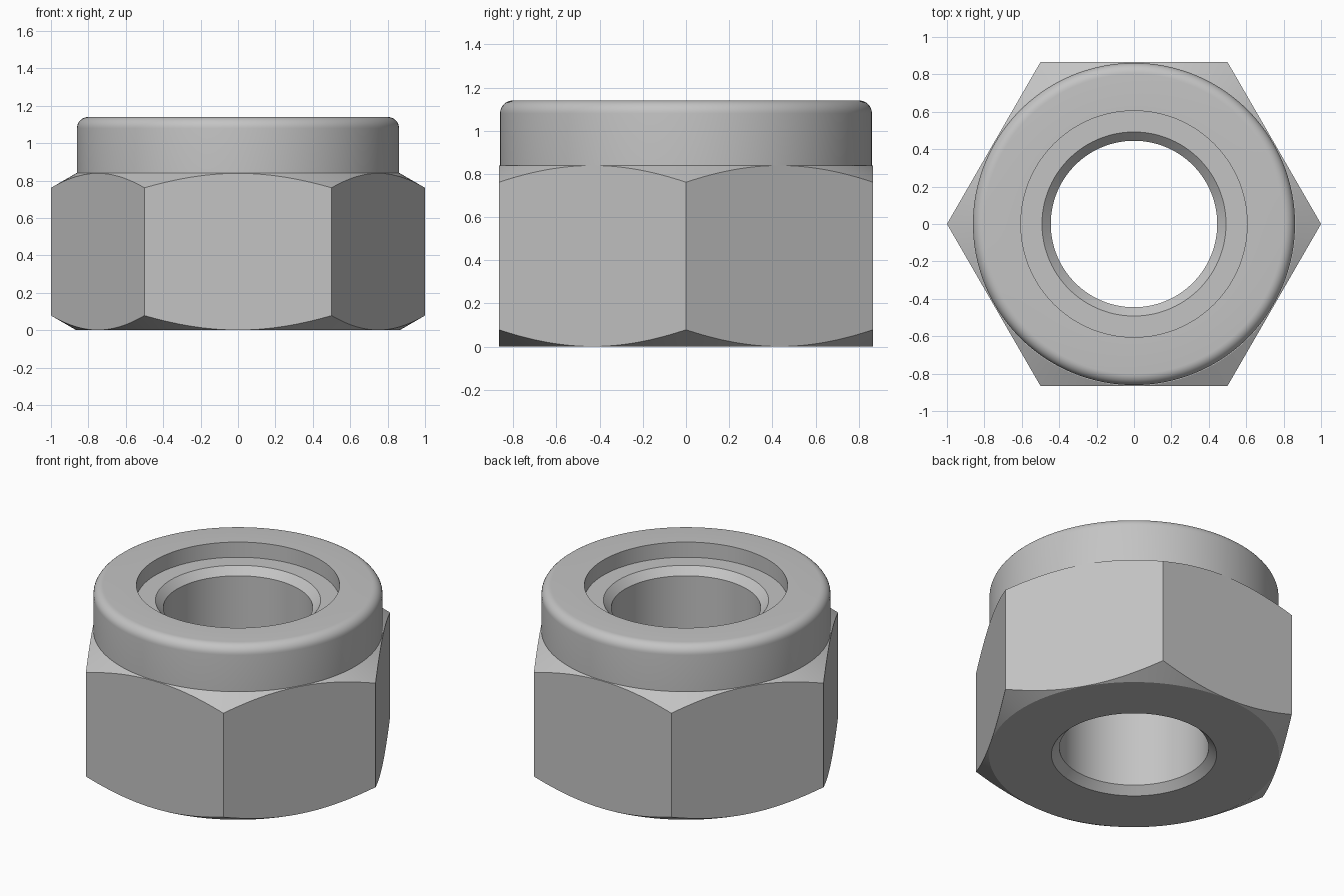
import bpy, bmesh, math

if "Cube" in bpy.data.objects:
    bpy.data.objects.remove(bpy.data.objects["Cube"])

N = 240                       # columns round the axis (multiple of 6)
APOTHEM = math.sqrt(3) / 2    # centre to flat, corner radius = 1
H_HEX, H_TOP = 0.84, 1.14
R_COLLAR, FILLET = 0.861, 0.06
R_BORE, R_SINK = 0.445, 0.492
R_RECESS, Z_RECESS = 0.605, 1.04


def hex_radius(a):
    """Distance from the axis to the hexagon side at angle a."""
    return APOTHEM / math.cos(a % (math.pi / 3) - math.pi / 6)


def section(a):
    """Closed (radius, height) section of the nut at angle a."""
    r = hex_radius(a)
    drop = (r - APOTHEM + 0.002) * math.tan(math.radians(30))
    pts = [(R_BORE, 0.047), (R_SINK, 0), (APOTHEM - 0.002, 0),
           (r, drop), (r, H_HEX - drop), (APOTHEM - 0.002, H_HEX),
           (R_COLLAR, H_HEX)]
    # rounded shoulder of the collar
    for i in range(9):
        t = math.pi / 2 * i / 8
        pts.append((R_COLLAR - FILLET + FILLET * math.cos(t),
                    H_TOP - FILLET + FILLET * math.sin(t)))
    # recess and upper countersink
    pts += [(R_RECESS, H_TOP), (R_RECESS, Z_RECESS),
            (R_SINK, Z_RECESS), (R_BORE, Z_RECESS - 0.047)]
    return pts


# sweep the section round the axis
bm = bmesh.new()
cols = []
for k in range(N):
    a = 2 * math.pi * k / N
    cols.append([bm.verts.new((r * math.cos(a), r * math.sin(a), z))
                 for r, z in section(a)])
for k in range(N):
    p, q = cols[k], cols[(k + 1) % N]
    for i in range(len(p)):
        j = (i + 1) % len(p)
        bm.faces.new((p[i], q[i], q[j], p[j]))
bmesh.ops.recalc_face_normals(bm, faces=bm.faces)

mesh = bpy.data.meshes.new("lock_nut")
bm.to_mesh(mesh)
bm.free()
nut = bpy.data.objects.new("lock_nut", mesh)
bpy.context.collection.objects.link(nut)

# plain grey metal
grey = bpy.data.materials.new("grey_metal")
grey.diffuse_color = (0.55, 0.55, 0.55, 1)
grey.use_nodes = True
grey.node_tree.nodes["Principled BSDF"].inputs["Base Color"].default_value = grey.diffuse_color
mesh.materials.append(grey)

# smooth round surfaces, crisp edges
bpy.context.view_layer.objects.active = nut
nut.select_set(True)
bpy.ops.object.shade_smooth_by_angle(angle=math.radians(25))
